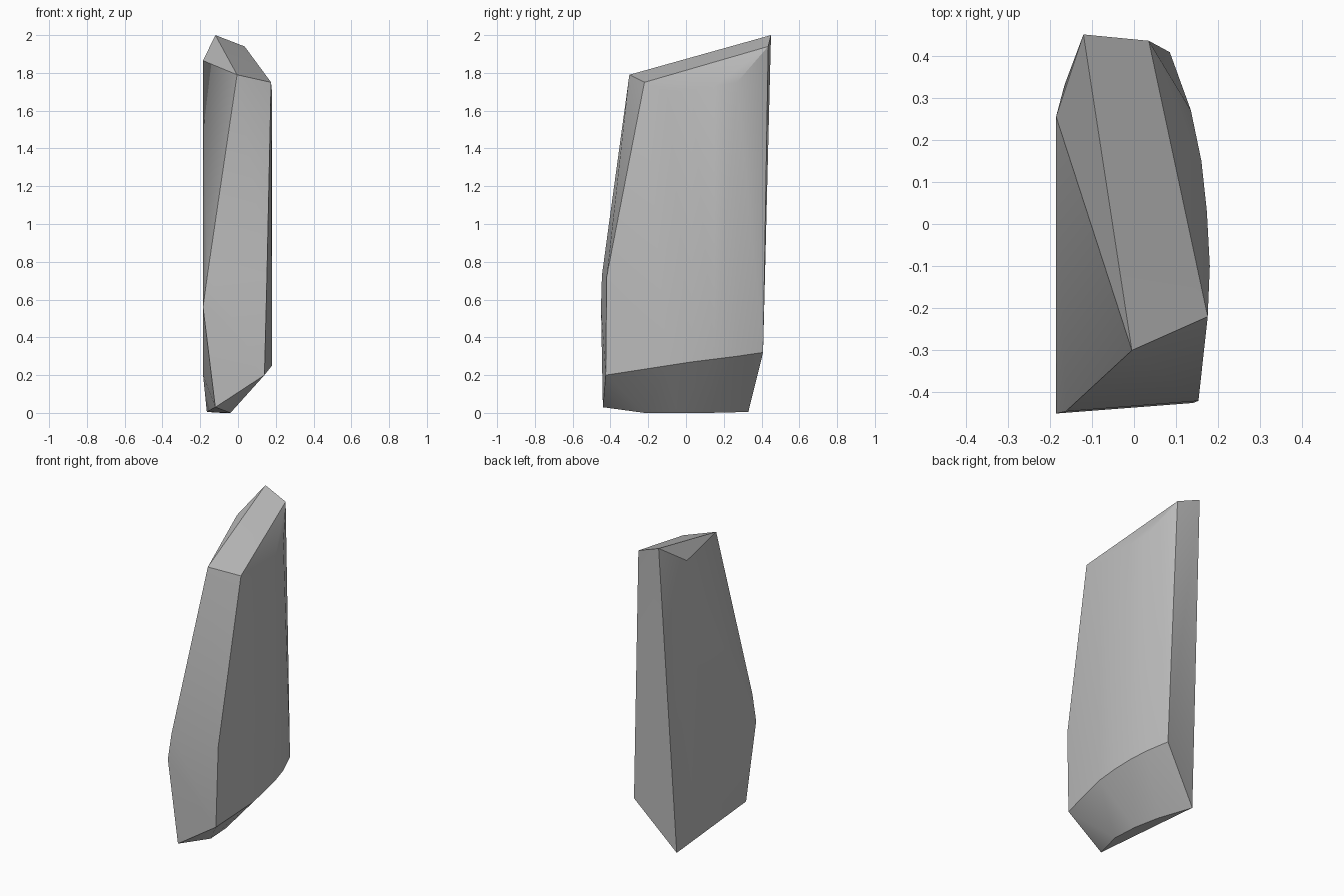
import bpy
import bmesh
import math

cube = bpy.data.objects.get("Cube")
if cube:
    bpy.data.objects.remove(cube, do_unlink=True)

# Slanted cap corners
crown = [
    (-0.12, 0.45, 2.0), (0.035, 0.435, 1.94), (0.175, -0.22, 1.75),
    (-0.005, -0.30, 1.79), (-0.185, 0.255, 1.865),
]

# Front plane, with a slight break below the middle
front = [
    (0.153, -0.42, 0.72), (0.14, -0.425, 0.2), (-0.12, -0.44, 0.03),
    (-0.185, -0.45, 0.56), (-0.162, -0.445, 0.73),
]

# Bowed side: x, y, top z and bottom z of each column
columns = [
    (0.18, -0.1, 1.70, 0.25), (0.173, 0.03, 1.71, 0.27),
    (0.16, 0.15, 1.73, 0.285), (0.135, 0.27, 1.75, 0.30),
]
bowed_side = [(x, y, z) for x, y, top, low in columns for z in (top, low)]
bowed_side.append((0.085, 0.408, 0.32))

# Flat side and foot
flat_side = [(-0.185, 0.0, 0.2), (-0.185, 0.2, 0.2)]
foot = [(-0.165, 0.33, 0.005), (-0.085, 0.12, 0.0),
        (-0.05, -0.05, 0.0), (-0.04, -0.22, 0.0)]

# Stone body: wrap the corner points in a convex skin
bm = bmesh.new()
for point in crown + front + bowed_side + flat_side + foot:
    bm.verts.new(point)
hull = bmesh.ops.convex_hull(bm, input=bm.verts[:])
loose = {g for g in hull["geom_interior"] + hull["geom_unused"]
         if isinstance(g, bmesh.types.BMVert)}
bmesh.ops.delete(bm, geom=list(loose), context='VERTS')
bmesh.ops.dissolve_limit(bm, angle_limit=math.radians(1),
                         verts=bm.verts[:], edges=bm.edges[:])
bmesh.ops.recalc_face_normals(bm, faces=bm.faces[:])
mesh = bpy.data.meshes.new("standing_stone")
bm.to_mesh(mesh)
bm.free()
stone = bpy.data.objects.new("standing_stone", mesh)
bpy.context.collection.objects.link(stone)

# Grey stone colour
grey = bpy.data.materials.new("stone_grey")
grey.use_nodes = True
colour = (0.5, 0.5, 0.5, 1.0)
grey.diffuse_color = colour
grey.node_tree.nodes["Principled BSDF"].inputs["Base Color"].default_value = colour
mesh.materials.append(grey)

# Soft shading on the bowed planes, crisp ridges elsewhere
bpy.ops.object.select_all(action='DESELECT')
stone.select_set(True)
bpy.context.view_layer.objects.active = stone
bpy.ops.object.shade_smooth_by_angle(angle=math.radians(24))
